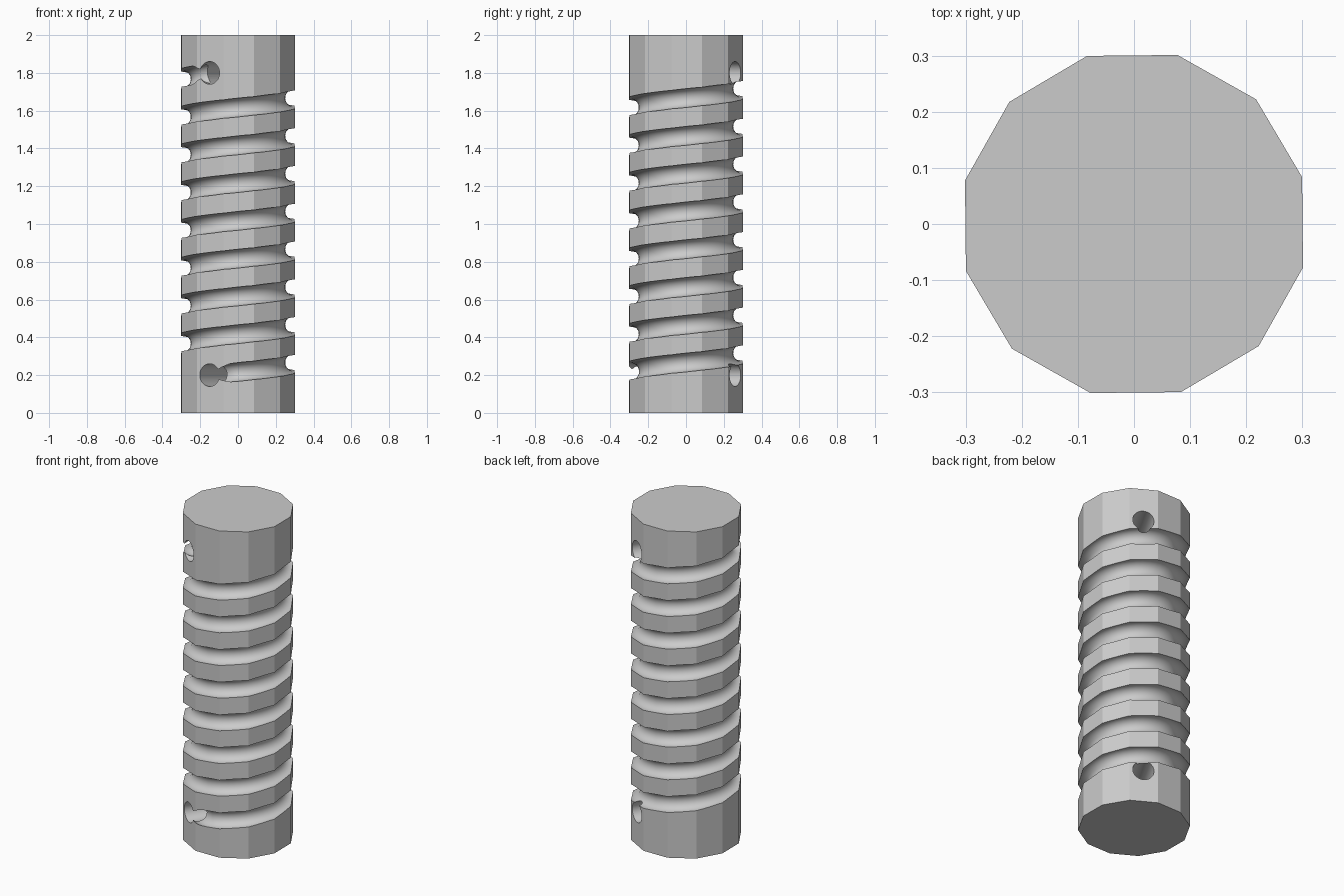
import bpy, bmesh
from math import cos, sin, pi, radians
from mathutils import Matrix, Vector

old = bpy.data.objects.get("Cube")
if old:
    bpy.data.objects.remove(old, do_unlink=True)

HEIGHT = 2.0
RADIUS = 0.311
HOLE_ANGLE = radians(60)
HOLE_HEIGHTS = {"lower": 0.2, "upper": 1.8}
TURNS = 8
PITCH = 0.2
GROOVE_RADIUS = 0.05

grey = bpy.data.materials.new("plain grey")
grey.use_nodes = True
colour = (0.6, 0.6, 0.6, 1)
grey.diffuse_color = colour
grey.node_tree.nodes["Principled BSDF"].inputs["Base Color"].default_value = colour


def finish(name, bm):
    bmesh.ops.recalc_face_normals(bm, faces=bm.faces)
    mesh = bpy.data.meshes.new(name)
    bm.to_mesh(mesh)
    bm.free()
    mesh.materials.append(grey)
    obj = bpy.data.objects.new(name, mesh)
    bpy.context.collection.objects.link(obj)
    return obj


def cylinder(name, sides, radius, depth, matrix):
    bm = bmesh.new()
    bmesh.ops.create_cone(bm, cap_ends=True, segments=sides, radius1=radius,
                          radius2=radius, depth=depth, matrix=matrix)
    return finish(name, bm)


def helix_tube(name, steps=48, sides=24):
    """Round tube winding up the rod, dipping into the hole at each end."""
    bm = bmesh.new()
    rings = []
    for i in range(TURNS * steps + 1):
        turn = i / steps
        angle = HOLE_ANGLE + pi + turn * 2 * pi
        out = Vector((cos(angle), sin(angle), 0))
        end_distance = min(turn, TURNS - turn)
        dip = 0.07 * max(0, 1 - end_distance / 0.1) ** 2
        centre = out * (0.3 - dip)
        centre.z = HOLE_HEIGHTS["lower"] + PITCH * turn
        ring = []
        for k in range(sides):
            a = 2 * pi * k / sides
            offset = out * cos(a) + Vector((0, 0, sin(a)))
            ring.append(bm.verts.new(centre + offset * GROOVE_RADIUS))
        rings.append(ring)
    for low, high in zip(rings, rings[1:]):
        for k in range(sides):
            n = (k + 1) % sides
            bm.faces.new((low[k], low[n], high[n], high[k]))
    bm.faces.new(rings[0])
    bm.faces.new(rings[-1])
    return finish(name, bm)


# Twelve-sided rod with flats facing front, back, left and right
rod = cylinder("grooved_rod", 12, RADIUS, HEIGHT,
               Matrix.Translation((0, 0, HEIGHT / 2))
               @ Matrix.Rotation(radians(15.6), 4, "Z"))

# Spiral groove and the two cross holes where it starts and ends
cutters = [helix_tube("groove_cutter")]
for label, z in HOLE_HEIGHTS.items():
    place = (Matrix.Translation((0, 0, z)) @ Matrix.Rotation(HOLE_ANGLE, 4, "Z")
             @ Matrix.Rotation(pi / 2, 4, "Y"))
    cutters.append(cylinder(label + "_hole_cutter", 32, 0.06, 1, place))

bpy.ops.object.select_all(action="DESELECT")
bpy.context.view_layer.objects.active = rod
rod.select_set(True)
for cutter in cutters:
    cutter.hide_render = True
    cut = rod.modifiers.new(cutter.name, "BOOLEAN")
    cut.operation = "DIFFERENCE"
    cut.solver = "EXACT"
    cut.object = cutter
    bpy.ops.object.modifier_apply(modifier=cut.name)
    bpy.data.objects.remove(cutter, do_unlink=True)

# Smooth grooves and holes, crisp flats and edges
bpy.ops.object.shade_smooth_by_angle(angle=radians(20))
